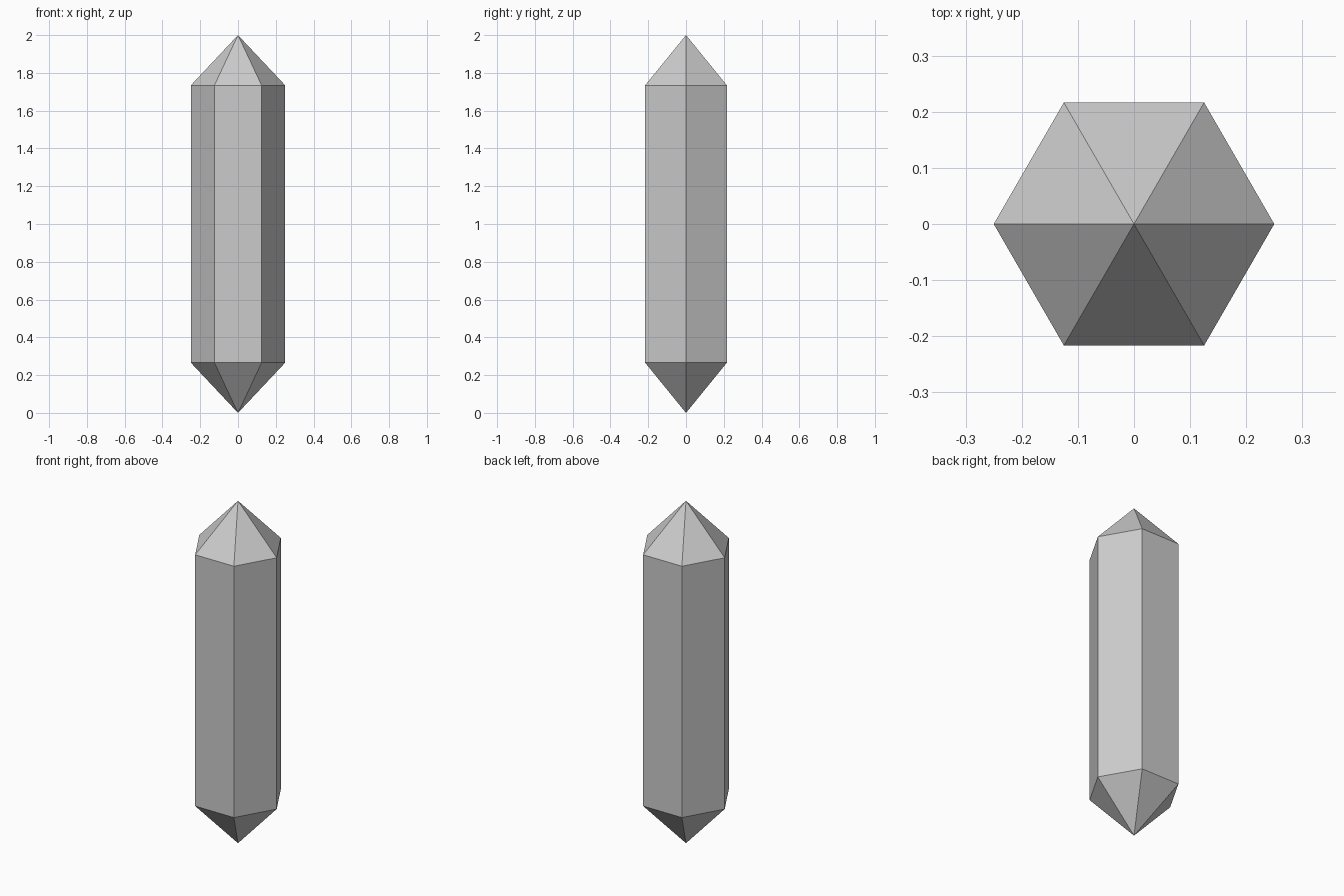
import bpy, bmesh
from math import cos, sin, tau

if "Cube" in bpy.data.objects:
    bpy.data.objects.remove(bpy.data.objects["Cube"])

SIDES, RADIUS, HEIGHT, TIP = 6, 0.25, 2.0, 0.266

bm = bmesh.new()


def ring(z):
    return [bm.verts.new((RADIUS * cos(tau * i / SIDES), RADIUS * sin(tau * i / SIDES), z))
            for i in range(SIDES)]


# Hexagonal shaft with a pyramid point at each end
low, high = ring(TIP), ring(HEIGHT - TIP)
bottom = bm.verts.new((0, 0, 0))
top = bm.verts.new((0, 0, HEIGHT))
for i in range(SIDES):
    j = (i + 1) % SIDES
    bm.faces.new((low[i], low[j], high[j], high[i]))
    bm.faces.new((high[i], high[j], top))
    bm.faces.new((low[j], low[i], bottom))
bmesh.ops.recalc_face_normals(bm, faces=bm.faces)

mesh = bpy.data.meshes.new("crystal")
bm.to_mesh(mesh)
bm.free()
bpy.context.collection.objects.link(bpy.data.objects.new("crystal", mesh))
